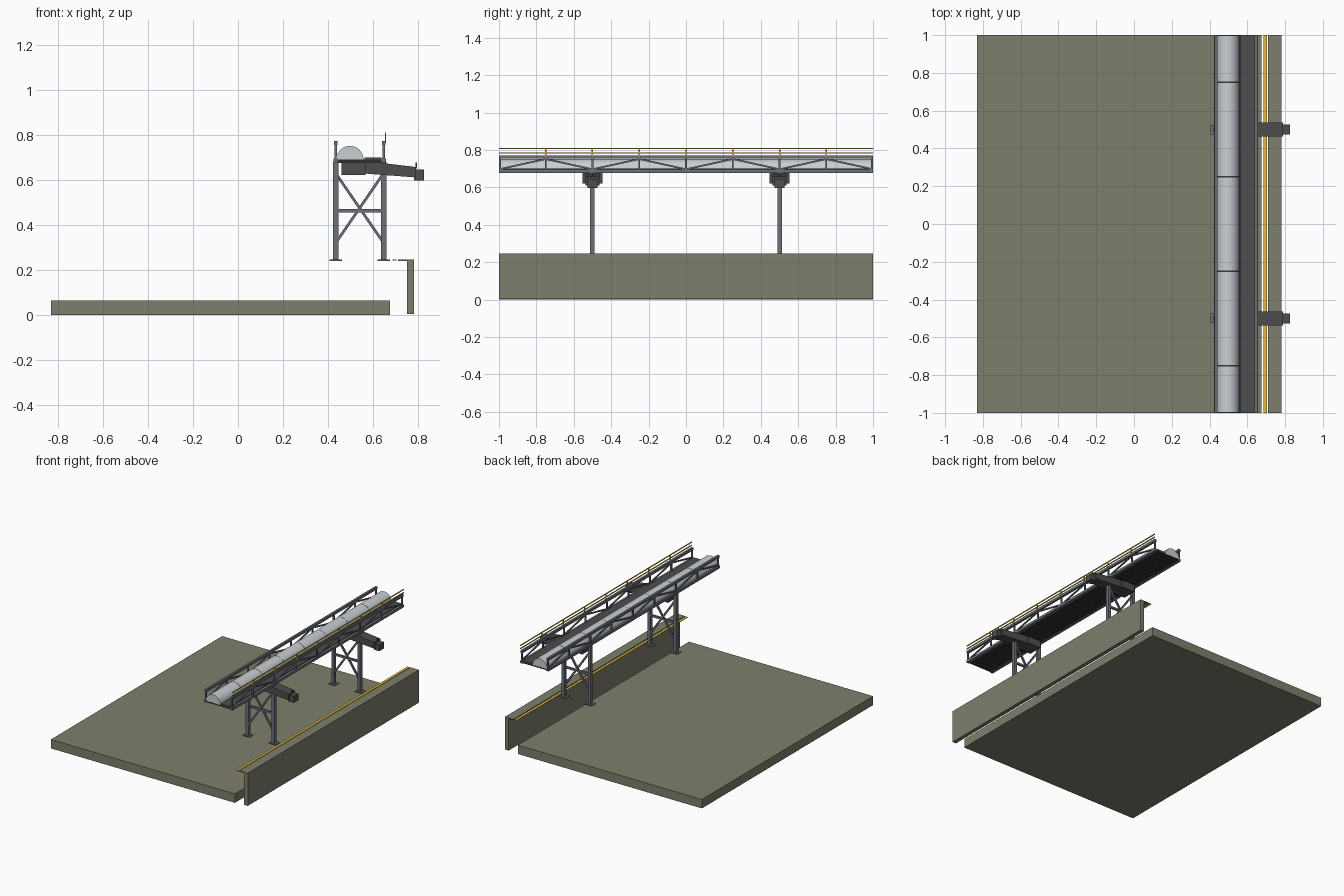
import bpy, bmesh, math
from mathutils import Vector

cube = bpy.data.objects.get("Cube")
if cube:
    bpy.data.objects.remove(cube, do_unlink=True)


def material(name, r, g, b):
    m = bpy.data.materials.new(name)
    m.use_nodes = True
    m.diffuse_color = (r, g, b, 1)
    m.node_tree.nodes["Principled BSDF"].inputs["Base Color"].default_value = (r, g, b, 1)
    return m


concrete = material("concrete", 0.21, 0.21, 0.155)
steel = material("blue grey steel", 0.15, 0.16, 0.19)
dark = material("dark grey metal", 0.075, 0.075, 0.075)
rubber = material("black rubber", 0.03, 0.03, 0.032)
cover = material("pale cover", 0.58, 0.62, 0.64)
yellow = material("safety yellow", 0.75, 0.5, 0.04)


def finish(bm, name, mat):
    bmesh.ops.recalc_face_normals(bm, faces=bm.faces)
    mesh = bpy.data.meshes.new(name)
    bm.to_mesh(mesh)
    bm.free()
    mesh.materials.append(mat)
    ob = bpy.data.objects.new(name, mesh)
    bpy.context.collection.objects.link(ob)
    return ob


def box(name, mat, x, y, z):
    """Box spanning the (low, high) pair on each axis."""
    bm = bmesh.new()
    bmesh.ops.create_cube(bm, size=1)
    for v in bm.verts:
        v.co = [lo + (hi - lo) * (c + 0.5) for (lo, hi), c in zip((x, y, z), v.co)]
    return finish(bm, name, mat)


def bar(name, mat, a, b, t):
    """Square bar of thickness t between two points."""
    a, b = Vector(a), Vector(b)
    bm = bmesh.new()
    bmesh.ops.create_cube(bm, size=1)
    rot = (b - a).to_track_quat('Z', 'X')
    for v in bm.verts:
        c = Vector((v.co.x * t, v.co.y * t, v.co.z * (b - a).length))
        v.co = (a + b) / 2 + rot @ c
    return finish(bm, name, mat)


def extrude(name, mat, outline, y0, y1):
    """Extrude an x-z outline along y."""
    bm = bmesh.new()
    face = bm.faces.new([bm.verts.new((x, y0, z)) for x, z in outline])
    new = bmesh.ops.extrude_face_region(bm, geom=[face])["geom"]
    verts = [g for g in new if isinstance(g, bmesh.types.BMVert)]
    bmesh.ops.translate(bm, verts=verts, vec=(0, y1 - y0, 0))
    return finish(bm, name, mat)


ALONG = (-1, 1)
LEG_X = (0.433, 0.646)

# Ground slab, retaining wall and kerb
box("ground_slab", concrete, (-0.83, 0.675), ALONG, (0, 0.066))
box("retaining_wall", concrete, (0.75, 0.78), ALONG, (0.005, 0.24))
box("wall_cap", concrete, (0.71, 0.78), ALONG, (0.24, 0.247))
box("edge_line", yellow, (0.685, 0.704), ALONG, (0.242, 0.246))

# Gallery floor, walkway and floor joists
box("belt_floor", rubber, (0.443, 0.637), ALONG, (0.682, 0.69))
box("walkway", dark, (0.56, 0.637), ALONG, (0.69, 0.7))
for i in range(40):
    y = -0.975 + i * 0.05
    box("floor_joist", dark, (0.443, 0.637), (y - 0.004, y + 0.004), (0.676, 0.682))

# Domed belt covers, one per bay
for i in range(8):
    y = -1 + i * 0.25
    arc = [(0.4965 + 0.06 * math.cos(math.pi * k / 20),
            0.69 + 0.061 * math.sin(math.pi * k / 20)) for k in range(21)]
    dome = extrude("belt_cover", cover, arc, y + 0.001, y + 0.249)
    for p in dome.data.polygons:
        p.use_smooth = abs(p.normal.y) < 0.5 and p.normal.z > -0.5
    for e in dome.data.edges:
        a, b = (dome.data.vertices[v].co for v in e.vertices)
        e.use_edge_sharp = abs(a.y - b.y) < 0.01

# Side trusses
for x in LEG_X:
    box("bottom_chord", steel, (x - 0.01, x + 0.01), ALONG, (0.677, 0.695))
    box("top_chord", steel, (x - 0.008, x + 0.008), ALONG, (0.754, 0.772))
    for i in range(9):
        y = max(-0.994, min(0.994, -1 + i * 0.25))
        box("truss_post", steel, (x - 0.005, x + 0.005), (y - 0.005, y + 0.005), (0.69, 0.757))
    for i in range(8):
        y = -1 + i * 0.25
        low, high = (0.697, 0.752) if i % 2 == 0 else (0.752, 0.697)
        bar("truss_diagonal", steel, (x, y, low), (x, y + 0.25, high), 0.009)

# Handrail on the walkway side
for z in (0.785, 0.808):
    box("handrail", yellow, (0.651, 0.657), ALONG, (z - 0.003, z + 0.003))
for i in range(1, 8):
    y = -1 + i * 0.25
    box("handrail_post", yellow, (0.651, 0.657), (y - 0.004, y + 0.004), (0.765, 0.808))

# Support trestles and the side chutes above them
for y in (-0.5, 0.5):
    for x in LEG_X:
        box("trestle_leg", steel, (x - 0.012, x + 0.012), (y - 0.012, y + 0.012), (0.245, 0.68))
        box("base_plate", steel, (x - 0.028, x + 0.028), (y - 0.025, y + 0.025), (0.241, 0.247))
    x0, x1 = LEG_X
    bar("trestle_tie", steel, (x0, y, 0.463), (x1, y, 0.463), 0.014)
    bar("trestle_brace", steel, (x0, y - 0.004, 0.32), (x1, y - 0.004, 0.63), 0.012)
    bar("trestle_brace", steel, (x0, y + 0.004, 0.63), (x1, y + 0.004, 0.32), 0.012)
    box("drive_housing", dark, (0.46, 0.565), (y - 0.053, y + 0.053), (0.622, 0.676))
    arm = [(0.565, 0.628), (0.565, 0.681), (0.64, 0.675), (0.79, 0.657), (0.79, 0.611)]
    extrude("chute_arm", dark, arm, y - 0.037, y + 0.037)
    box("chute_head", dark, (0.78, 0.825), (y - 0.027, y + 0.027), (0.598, 0.646))
    box("chute_pin", dark, (0.788, 0.793), (y - 0.003, y + 0.003), (0.65, 0.677))
